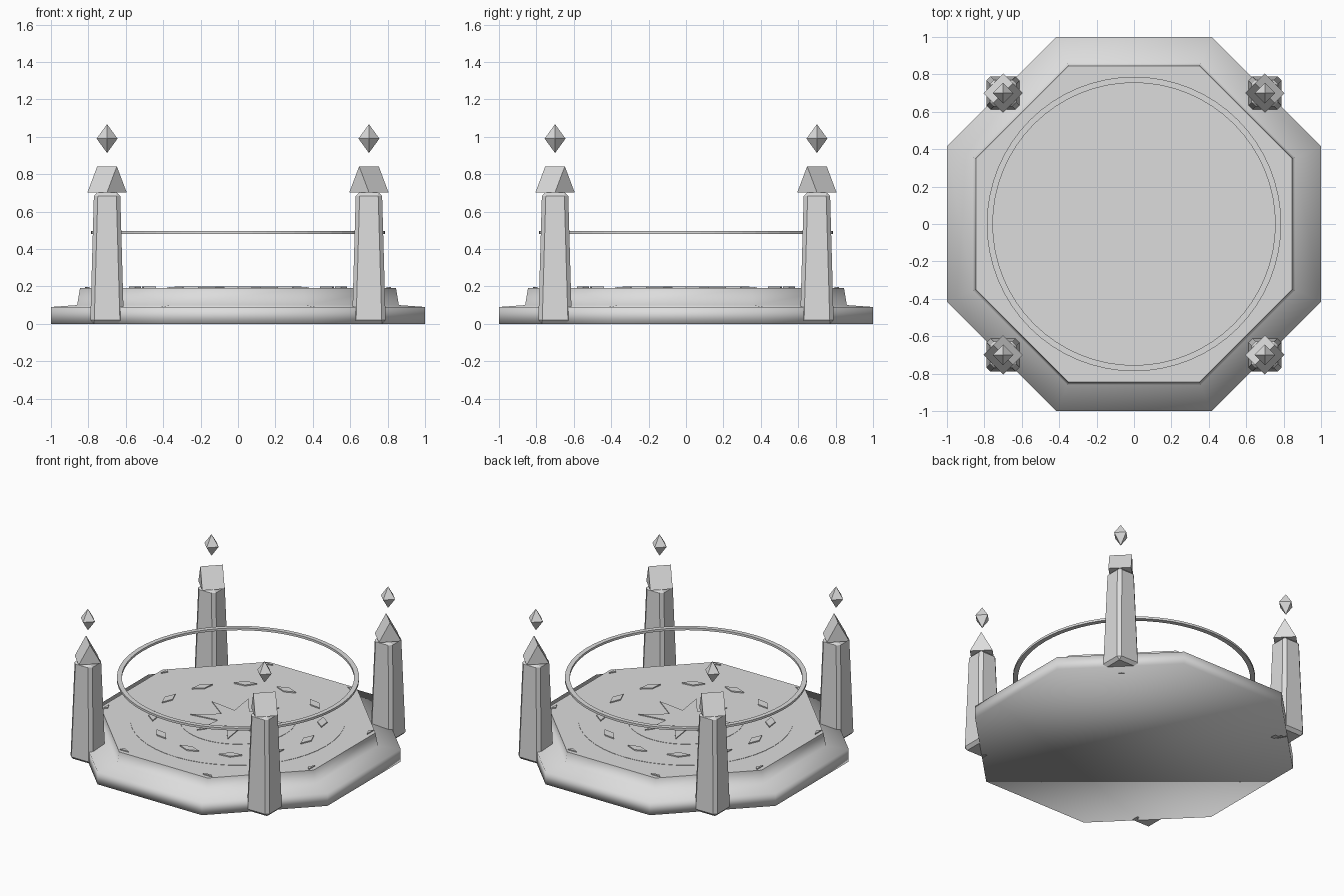
import bpy, bmesh, math
from math import cos, sin, pi, radians
from mathutils import Matrix, Vector

if "Cube" in bpy.data.objects:
    bpy.data.objects.remove(bpy.data.objects["Cube"])

stone = bpy.data.materials.new("pale_grey_stone")
stone.use_nodes = True
GREY = (0.72, 0.72, 0.72, 1)
stone.diffuse_color = GREY
stone.node_tree.nodes["Principled BSDF"].inputs["Base Color"].default_value = GREY


def finish(name, bm, smooth=False, matrix=None):
    """Turn a bmesh into a named stone object."""
    if matrix is not None:
        bm.transform(matrix)
    bmesh.ops.recalc_face_normals(bm, faces=bm.faces)
    for f in bm.faces:
        f.smooth = smooth
    mesh = bpy.data.meshes.new(name)
    bm.to_mesh(mesh)
    bm.free()
    mesh.materials.append(stone)
    obj = bpy.data.objects.new(name, mesh)
    bpy.context.collection.objects.link(obj)
    return obj


def lathe(name, profile, sides, phase=0, smooth=False, closed=False, caps=()):
    """Sweep a (radius, height) profile round z; caps lists profile ends to fill."""
    bm = bmesh.new()
    rings = [[bm.verts.new((r * cos(phase + 2 * pi * i / sides),
                            r * sin(phase + 2 * pi * i / sides), z))
              for i in range(sides)] for r, z in profile]
    pairs = list(zip(rings, rings[1:]))
    if closed:
        pairs.append((rings[-1], rings[0]))
    for a, b in pairs:
        for i in range(sides):
            j = (i + 1) % sides
            bm.faces.new((a[i], a[j], b[j], b[i]))
    for c in caps:
        bm.faces.new(rings[c])
    return finish(name, bm, smooth)


def prism(name, points, z0, z1, matrix=None):
    """Extrude a flat outline from z0 to z1."""
    bm = bmesh.new()
    low = [bm.verts.new((x, y, z0)) for x, y in points]
    high = [bm.verts.new((x, y, z1)) for x, y in points]
    bm.faces.new(low)
    bm.faces.new(high)
    for i in range(len(points)):
        j = (i + 1) % len(points)
        bm.faces.new((low[i], low[j], high[j], high[i]))
    return finish(name, bm, matrix=matrix)


def place(angle, radius, z=0):
    """Frame whose x axis points outward at the given angle."""
    return Matrix.Rotation(angle, 4, "Z") @ Matrix.Translation((radius, 0, z))


# Octagonal base with a raised step, softly shaded; crisp floor on top
CORNER = 1 / cos(pi / 8)
FLOOR = 0.19
lathe("base", [(CORNER, 0), (CORNER, 0.09), (0.86 * CORNER, 0.10),
               (0.845 * CORNER, FLOOR)], 8, pi / 8, smooth=True, caps=(0,))
lathe("floor", [(0.845 * CORNER, FLOOR)], 8, pi / 8, caps=(0,))

# Low round floor steps
lathe("outer_floor_disc", [(0.70, FLOOR - 0.01), (0.70, FLOOR + 0.002)], 48, caps=(0, 1))
lathe("inner_floor_disc", [(0.38, FLOOR), (0.38, FLOOR + 0.004)], 48, caps=(0, 1))

# Eight-pointed star in the middle
star = []
for i in range(16):
    r = 0.13 if i % 2 == 0 else 0.315
    star.append((r * cos(i * pi / 8), r * sin(i * pi / 8)))
prism("floor_star", star, FLOOR, 0.2)

# Circle of twelve diamond tiles
diamond = [(0.032, 0), (0, 0.075), (-0.032, 0), (0, -0.075)]
for i in range(12):
    prism("floor_diamond", diamond, FLOOR - 0.005, 0.2, place(i * pi / 6, 0.55))

# Small corner chips, a pair along each main side
chip = [(0.012, -0.035), (0.012, 0.035), (-0.012, 0.01)]
for side in range(4):
    for s in (-1, 1):
        pts = [(x, s * y) for x, y in chip]
        prism("corner_chip", pts, FLOOR - 0.005, FLOOR + 0.007,
              place(side * pi / 2, 0.805) @ Matrix.Translation((0, s * 0.33, 0)))

# Floating ring
lathe("floating_ring", [(0.755, 0.481), (0.787, 0.481), (0.787, 0.497),
                        (0.755, 0.497)], 64, closed=True)

# Four corner pillars, each with a roof cap and a floating crystal
for i in range(4):
    angle = pi / 4 + i * pi / 2
    radius = 0.7 * math.sqrt(2)
    frame = place(angle, radius)
    upright = frame @ Matrix.Rotation(pi / 4, 4, "Z")

    # Tapered shaft with chamfered edges
    bm = bmesh.new()
    bmesh.ops.create_cube(bm, size=1)
    for v in bm.verts:
        half = 0.07 if v.co.z > 0 else 0.09
        v.co = Vector((math.copysign(half, v.co.x), math.copysign(half, v.co.y),
                       0.705 if v.co.z > 0 else 0))
    bmesh.ops.bevel(bm, geom=bm.edges[:], offset=0.021, segments=1,
                    affect="EDGES", profile=0.5)
    finish("pillar", bm, matrix=upright)

    # Gabled cap with its ridge running round the platform
    bm = bmesh.new()
    ends = []
    for y in (-0.074, 0.074):
        ends.append([bm.verts.new(p) for p in
                     ((-0.074, y, 0.703), (0.074, y, 0.703), (0, y, 0.842))])
        bm.faces.new(ends[-1])
    for a in range(3):
        b = (a + 1) % 3
        bm.faces.new((ends[0][a], ends[0][b], ends[1][b], ends[1][a]))
    finish("pillar_cap", bm, matrix=frame)

    # Eight-faced crystal
    bm = bmesh.new()
    belt = [bm.verts.new((0.056 * cos(k * pi / 2), 0.056 * sin(k * pi / 2), 0.99))
            for k in range(4)]
    for z in (0.913, 1.067):
        tip = bm.verts.new((0, 0, z))
        for k in range(4):
            bm.faces.new((belt[k], belt[(k + 1) % 4], tip))
    finish("crystal", bm, matrix=upright)
